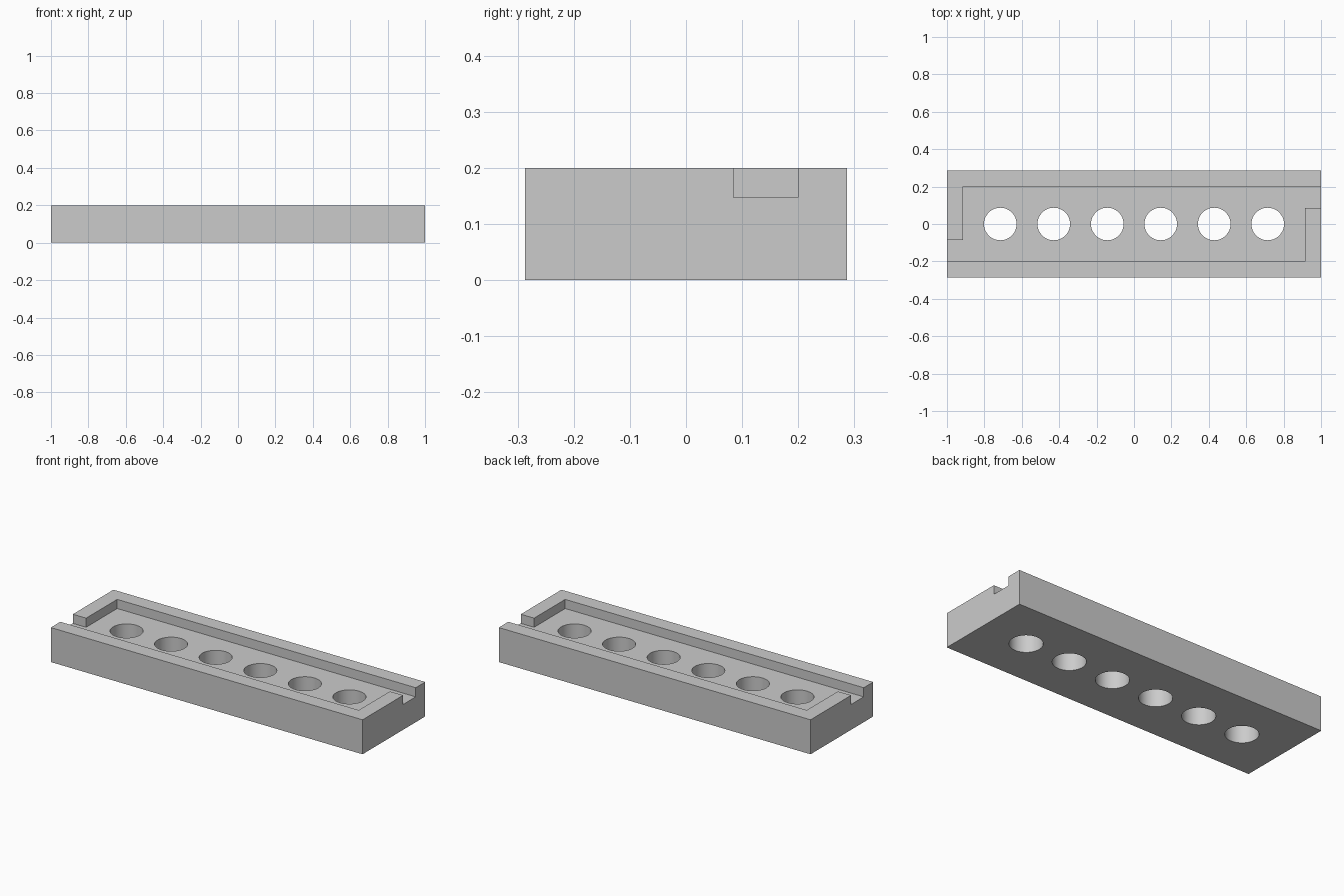
import bpy
import bmesh
import math
from mathutils import Matrix

cube = bpy.data.objects.get("Cube")
if cube:
    bpy.data.objects.remove(cube, do_unlink=True)

HALF_L, HALF_W, HEIGHT = 1.0, 0.287, 0.2
FLOOR = 0.147                      # height of the recessed floor
POCKET_L, POCKET_W = 0.915, 0.2    # half size of the recess
NOTCH = 0.085                      # inner edge of each end opening
HOLES, PITCH, RADIUS = 6, 0.286, 0.087

grey = bpy.data.materials.new("light grey")
grey.use_nodes = True
colour = (0.6, 0.6, 0.6, 1)
grey.diffuse_color = colour
grey.node_tree.nodes["Principled BSDF"].inputs["Base Color"].default_value = colour


def make_object(name, bm):
    bmesh.ops.recalc_face_normals(bm, faces=bm.faces)
    mesh = bpy.data.meshes.new(name)
    bm.to_mesh(mesh)
    bm.free()
    mesh.materials.append(grey)
    obj = bpy.data.objects.new(name, mesh)
    bpy.context.collection.objects.link(obj)
    return obj


def prism(name, outline, bottom, top):
    bm = bmesh.new()
    face = bm.faces.new([bm.verts.new((x, y, bottom)) for x, y in outline])
    grown = bmesh.ops.extrude_face_region(bm, geom=[face])["geom"]
    bmesh.ops.translate(bm, vec=(0, 0, top - bottom),
                        verts=[v for v in grown if isinstance(v, bmesh.types.BMVert)])
    return make_object(name, bm)


def cut(target, cutter):
    cutter.hide_render = True
    mod = target.modifiers.new(cutter.name, "BOOLEAN")
    mod.operation = "DIFFERENCE"
    mod.solver = "EXACT"
    mod.object = cutter
    bpy.context.view_layer.objects.active = target
    bpy.ops.object.modifier_apply(modifier=mod.name)
    bpy.data.objects.remove(cutter, do_unlink=True)


# Solid block
block = prism("perforated_tray",
              [(-HALF_L, -HALF_W), (HALF_L, -HALF_W), (HALF_L, HALF_W), (-HALF_L, HALF_W)],
              0, HEIGHT)

# Recess that runs out through an opposite corner at each end
half = [(POCKET_L, -POCKET_W), (POCKET_L, NOTCH), (HALF_L + 0.1, NOTCH), (HALF_L + 0.1, POCKET_W)]
cut(block, prism("recess_cutter", half + [(-x, -y) for x, y in half], FLOOR, HEIGHT + 0.1))

# Row of round through holes
bm = bmesh.new()
for i in range(HOLES):
    bmesh.ops.create_cone(bm, cap_ends=True, segments=64, radius1=RADIUS, radius2=RADIUS,
                          depth=1, matrix=Matrix.Translation(((i - (HOLES - 1) / 2) * PITCH, 0, 0)))
cut(block, make_object("hole_cutter", bm))

# Smooth hole walls, sharp block edges
bpy.ops.object.select_all(action="DESELECT")
block.select_set(True)
bpy.context.view_layer.objects.active = block
bpy.ops.object.shade_smooth_by_angle(angle=math.radians(30))
